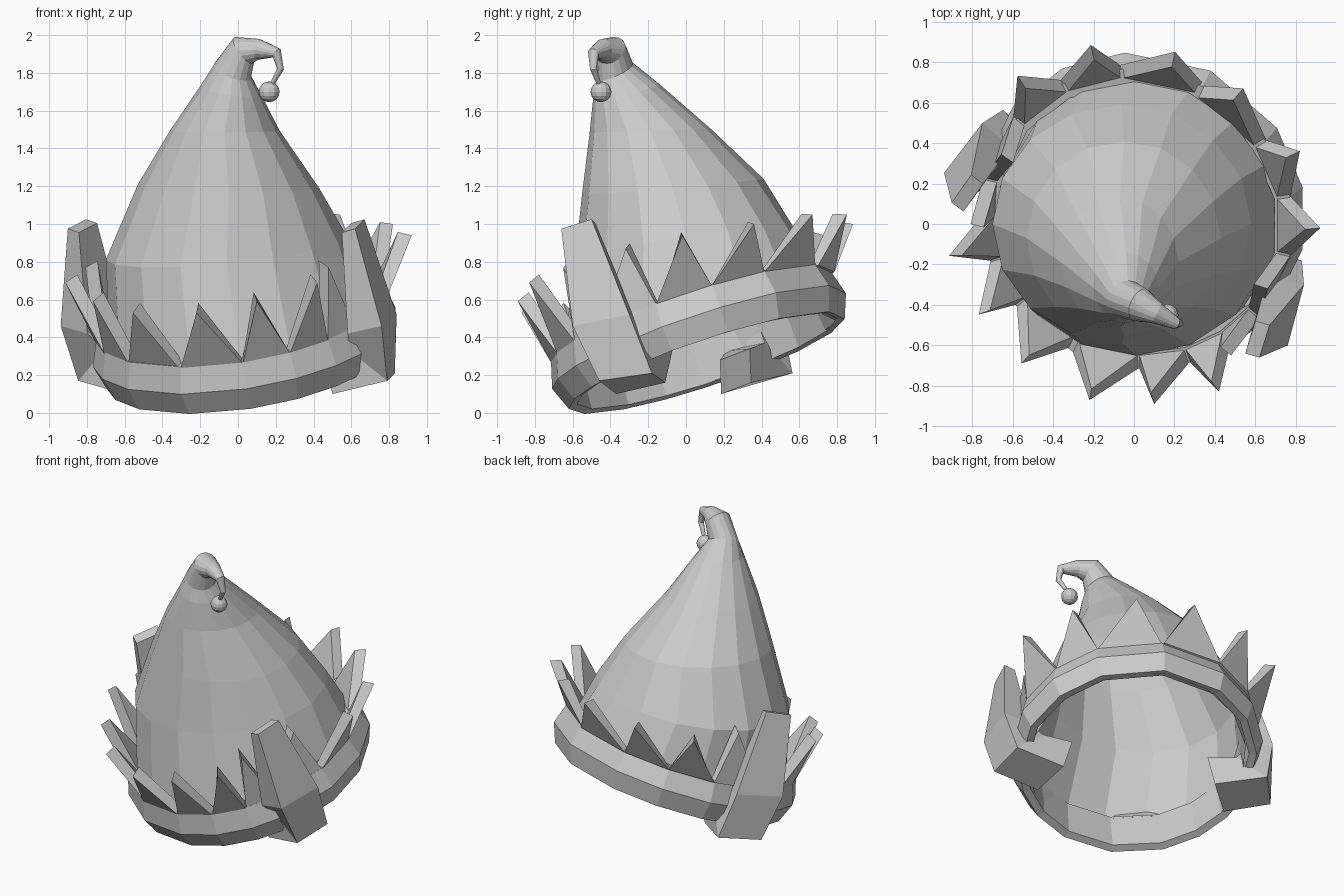
import bpy, bmesh, math
from mathutils import Vector, Matrix

cube = bpy.data.objects.get("Cube")
if cube:
    bpy.data.objects.remove(cube)

grey = bpy.data.materials.new("light grey")
grey.use_nodes = True
grey.diffuse_color = (0.6, 0.6, 0.6, 1)
grey.node_tree.nodes["Principled BSDF"].inputs["Base Color"].default_value = (0.6, 0.6, 0.6, 1)


def finish(name, bm):
    bmesh.ops.recalc_face_normals(bm, faces=bm.faces)
    mesh = bpy.data.meshes.new(name)
    bm.to_mesh(mesh)
    bm.free()
    mesh.materials.append(grey)
    obj = bpy.data.objects.new(name, mesh)
    bpy.context.collection.objects.link(obj)


def loft(bm, rings, caps=False, closed=False):
    """Skin a list of equal-length point rings."""
    loops = [[bm.verts.new(p) for p in ring] for ring in rings]
    n = len(loops[0])
    pairs = list(zip(loops, loops[1:]))
    if closed:
        pairs.append((loops[-1], loops[0]))
    for a, b in pairs:
        for i in range(n):
            j = (i + 1) % n
            bm.faces.new((a[i], a[j], b[j], b[i]))
    if caps:
        bm.faces.new(loops[0])
        bm.faces.new(loops[-1])


# Tilted frame shared by the band and its spikes
tilt = Vector((0, 0, 1)).rotation_difference(Vector((-0.17, -0.335, 1)))
origin = Vector((0.06, 0.11, 0.265))

# The hat is symmetric about a vertical plane turned away from the front
axis = math.radians(63.75)
normal = Vector((-math.sin(axis), math.cos(axis), 0))
mirror = Matrix.Translation((0, .015, 0)) @ Matrix.Scale(-1, 4, normal)


def on_band(angle, radius, height):
    a = math.radians(angle)
    return origin + tilt @ Vector((radius * math.cos(a), radius * math.sin(a), height))


# Hat cone: each ring is (left x, z), (right x, z), (front y, z), (back y, z)
cone_rings = [
    ((-.65, .15), (.77, .39), (-.60, .05), (.80, .50)),
    ((-.68, .40), (.70, .62), (-.65, .29), (.71, .73)),
    ((-.70, .78), (.58, .90), (-.59, .82), (.59, .98)),
    ((-.53, 1.22), (.43, 1.20), (-.55, 1.15), (.41, 1.23)),
    ((-.36, 1.50), (.22, 1.50), (-.51, 1.48), (.13, 1.50)),
    ((-.20, 1.74), (.12, 1.70), (-.49, 1.67), (-.14, 1.73)),
    ((-.13, 1.84), (.07, 1.78), (-.47, 1.77), (-.28, 1.85)),
]
steps = [math.tau * i / 16 for i in range(16)]
rings = []
for (xl, zl), (xr, zr), (yf, zf), (yb, zb) in cone_rings:
    centre = Vector((xl + xr, yf + yb, (zl + zr + zf + zb) / 2)) / 2
    u = Vector((xr - xl, 0, zr - zl)) / 2
    v = Vector((0, yb - yf, zb - zf)) / 2
    rings.append([centre + u * math.cos(t) + v * math.sin(t) for t in steps])
bm = bmesh.new()
loft(bm, rings)
finish("hat_cone", bm)

# Curled tip: tapering tube that continues the last cone ring
path = [(-.03, -.375, 1.82, .10), (.03, -.40, 1.92, .085), (.11, -.44, 1.925, .055),
        (.205, -.49, 1.905, .03), (.225, -.49, 1.82, .018), (.18, -.46, 1.74, .012)]
points = [Vector(p[:3]) for p in path]
side = Vector((.45, .89, 0))
tip_rings = [rings[-1]]
for i in range(1, len(path)):
    tangent = (points[min(i + 1, len(path) - 1)] - points[i - 1]).normalized()
    u = side.cross(tangent).normalized()
    v = tangent.cross(u)
    r = path[i][3]
    tip_rings.append([points[i] + r * (u * math.cos(t + .46) + v * math.sin(t + .46))
                      for t in steps])
bm = bmesh.new()
loft(bm, tip_rings)
finish("hat_tip", bm)

# Bell
bm = bmesh.new()
bmesh.ops.create_uvsphere(bm, u_segments=12, v_segments=8, radius=0.055,
                          matrix=Matrix.Translation((.165, -.45, 1.70)))
finish("bell", bm)

# Band: bulged outer wall with an inner wall
half = [-116.25, -91, -72, -55, -40, -13, 10, 33, 63.75]
valleys = half + [127.5 - a for a in half[-2:0:-1]]
profile = [(.77, 0), (.82, .13), (.78, .27), (.70, .27), (.72, .01)]
bm = bmesh.new()
loft(bm, [[on_band(a, r, h) for a in valleys] for r, h in profile], closed=True)
finish("band", bm)

# Spikes: a triangular slab on each band segment of one half, then mirrored
tips = [(-.22, -.87, .53), (.10, -.89, .59), (.42, -.83, .69), (.48, -.65, .77),
        (.66, -.32, .87), (.92, -.02, .94), (.82, .36, 1.0), (.54, .67, 1.05)]
bm = bmesh.new()
for a, b, tip in zip(half, half[1:], tips):
    tip = Vector(tip)
    inward = on_band((a + b) / 2, -.07, .03) - origin
    outer = [on_band(a, .78, .26), on_band(b, .78, .26), tip]
    inner = [on_band(a, .71, .26), on_band(b, .71, .26), tip + inward]
    for matrix in (Matrix.Identity(4), mirror):
        loft(bm, [[matrix @ p for p in ring] for ring in (outer, inner)], caps=True)
finish("band_spikes", bm)

# Ears: four-sided sweep of (centre, half width, half thickness)
ear_sections = [
    ((.61, -.57, .99), (.025, .08, .025), (.035, -.01, .01)),
    ((.71, -.43, .47), (.04, .15, .03), (.09, -.02, .02)),
    ((.71, -.31, .27), (.02, .14, .02), (.10, -.01, -.08)),
    ((.48, -.22, .22), (0, .13, .03), (.02, -.02, -.09)),
]
for name, matrix in (("left_ear", Matrix.Identity(4)), ("right_ear", mirror)):
    rings = []
    for c, w, t in ear_sections:
        c, w, t = Vector(c), Vector(w), Vector(t)
        rings.append([matrix @ p for p in (c + w + t, c - w + t, c - w - t, c + w - t)])
    bm = bmesh.new()
    loft(bm, rings, caps=True)
    finish(name, bm)
